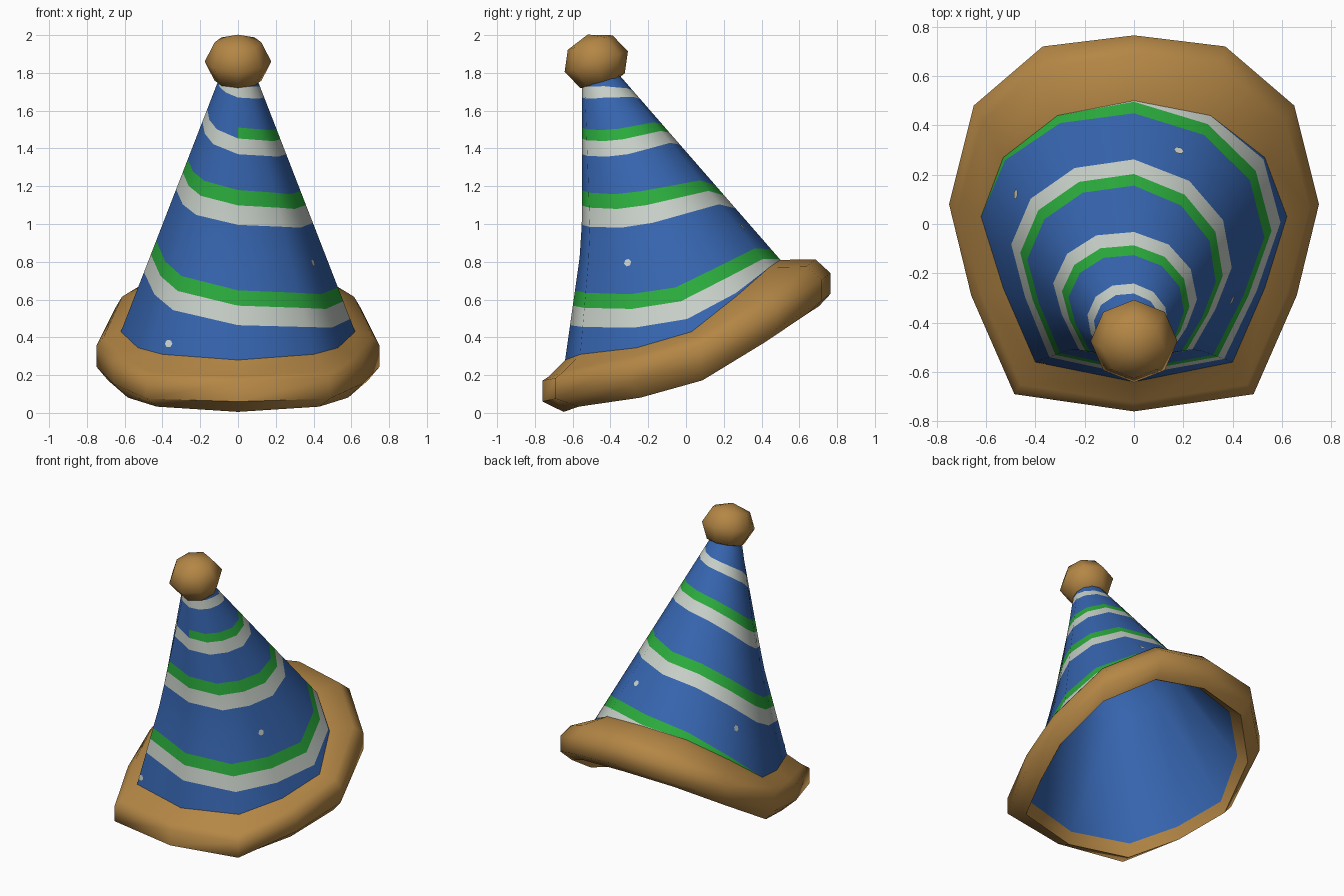
import bpy, bmesh, math
from mathutils import Vector, Matrix

cube = bpy.data.objects.get("Cube")
if cube:
    bpy.data.objects.remove(cube)


def material(name, colour):
    m = bpy.data.materials.new(name)
    m.use_nodes = True
    m.diffuse_color = (*colour, 1)
    m.node_tree.nodes["Principled BSDF"].inputs["Base Color"].default_value = (*colour, 1)
    return m


BLUE = material("felt blue", (.037, .13, .43))
WHITE = material("stripe white", (.58, .63, .58))
GREEN = material("stripe green", (.024, .41, .046))
BROWN = material("trim brown", (.455, .24, .06))
FELT = [BLUE, WHITE, GREEN]


def finish(name, bm, mats, smooth=80):
    mesh = bpy.data.meshes.new(name)
    bm.to_mesh(mesh)
    bm.free()
    ob = bpy.data.objects.new(name, mesh)
    bpy.context.collection.objects.link(ob)
    for m in mats:
        mesh.materials.append(m)
    bpy.ops.object.select_all(action='DESELECT')
    ob.select_set(True)
    bpy.context.view_layer.objects.active = ob
    bpy.ops.object.shade_smooth_by_angle(angle=math.radians(smooth))
    return ob


# Half outline from front to back: cone foot, then outer edge of the brim
HALF = [((0, -.64, .28), (0, -.76, .115)),
        ((.40, -.56, .31), (.485, -.69, .13)),
        ((.53, -.26, .345), (.66, -.29, .21)),
        ((.62, .03, .43), (.75, .08, .30)),
        ((.53, .27, .62), (.65, .48, .50)),
        ((.31, .44, .77), (.37, .72, .65)),
        ((0, .50, .81), (0, .765, .685))]
SPOKES = [(Vector(a), Vector(b)) for a, b in HALF]
flip = Matrix.Scale(-1, 3, (1, 0, 0))
SPOKES += [(flip @ a, flip @ b) for a, b in SPOKES[5:0:-1]]
N = len(SPOKES)
TIP = Vector((0, -.45, 1.77))
KINK = .42


def cone_point(j, t):
    """Point on the cone: spoke j (may be fractional), t from foot 0 to tip 1."""
    a = math.tau * j / N
    i, f = int(j) % N, j % 1
    foot = SPOKES[i][0].lerp(SPOKES[(i + 1) % N][0], f)
    top = TIP + Vector((.1 * math.sin(a), -.1 * math.cos(a), -.015 * math.cos(a)))
    p = foot.lerp(top, t)
    p.y += .05 * max(0, math.cos(a)) * min(t / KINK, (1 - t) / (1 - KINK))
    return p


def inner_point(j, t):
    """Matching point on the lining, drawn in towards the cone's axis."""
    p = cone_point(j, t)
    axis = -.07 + (TIP.y + .07) * t
    return Vector((p.x * .94, axis + (p.y - axis) * .94, p.z))


def loft(bm, rings):
    rows = [[bm.verts.new(p) for p in r] for r in rings]
    for low, high in zip(rows, rows[1:]):
        for j in range(N):
            k = (j + 1) % N
            bm.faces.new((low[j], low[k], high[k], high[j]))
    return rows


# Height of the spiral stripe at each quarter turn, from above the tip down
SPIRAL = [1.2, 1.15, 1.1, 1.03, .985, .97, .92, .88, .795, .76, .69, .63,
          .555, .50, .35, .305, .195, .12, .005, -.06, -.2]


def spiral(step):
    q = step / 3
    i = min(int(q), len(SPIRAL) - 2)
    return SPIRAL[i] + (SPIRAL[i + 1] - SPIRAL[i]) * (q - i)


def levels(j):
    """Cone heights on spoke j with the material of the band below each one."""
    out = [(1, 0)]
    for turn in range(5):
        b = spiral(turn * N + j)
        above = b + .055 * min(1, 1.75 - 1.3 * b)
        below = b - .07 * min(1, 1.6 - b)
        out += [((out[-1][0] + above) / 2, 0), (above, 2 if turn > 1 else 0), (b, 1), (below, 0)]
    out.append((0, 0))
    return [(min(1, max(0, t)), m) for t, m in out]


# Striped cone: the mesh edges follow the spiral
bm = bmesh.new()
for j in range(N):
    left, right = levels(j), levels(j + 1)
    for n in range(len(left) - 1):
        quad = [(j, left[n + 1][0]), (j + 1, right[n + 1][0]),
                (j + 1, right[n][0]), (j, left[n][0])]
        points = []
        for key in quad:
            if key not in points:
                points.append(key)
        if len(points) > 2:
            face = bm.faces.new([bm.verts.new(cone_point(*k)) for k in points])
            face.material_index = left[n][1]
bmesh.ops.remove_doubles(bm, verts=bm.verts, dist=.0005)
finish("striped_cone", bm, FELT)

# Rolled brim around the foot of the cone, which carries on through it
lip, rings = [], [[] for _ in range(6)]
up = Vector((0, 0, 1))
for j, (foot, edge) in enumerate(SPOKES):
    back = (edge.y + .76) / 1.52
    inner = inner_point(j, -.19 / (TIP.z - foot.z))
    lip.append(inner)
    section = [inner, inner.lerp(edge, .15 + .4 * back) - .09 * up, edge - .055 * up,
               edge + .055 * up, foot.lerp(edge, .7) + (.03 + .06 * back) * up, foot]
    for ring, p in zip(rings, section):
        ring.append(p)
bm = bmesh.new()
loft(bm, rings)
finish("brim", bm, [BROWN], 60)

# Inner lining, facing inwards
bm = bmesh.new()
rows = loft(bm, [[inner_point(j, t) for j in range(N)] for t in (.96, KINK)] + [lip])
bm.faces.new(rows[0][::-1])
finish("lining", bm, [BLUE])

# Bobble on the tip
bm = bmesh.new()
place = Matrix.Translation((0, -.475, 1.86)) @ Matrix.Rotation(math.radians(18), 4, 'X')
bmesh.ops.create_uvsphere(bm, u_segments=8, v_segments=4, radius=.176,
                          matrix=place @ Matrix.Diagonal((1, 1, .85, 1)))
finish("bobble", bm, [BROWN], 60)

# Small pale flecks
for n, (j, t) in enumerate([(11.05, .04), (2.05, .315), (5.3, .2), (8.2, .16)]):
    p = cone_point(j, t)
    side = cone_point(j + .05, t) - p
    rise = cone_point(j, t + .02) - p
    normal = side.cross(rise).normalized()
    side.normalize()
    rise = normal.cross(side)
    bm = bmesh.new()
    ring = [math.tau * k / 6 for k in range(6)]
    bm.faces.new([bm.verts.new(p + .005 * normal + .021 * (math.cos(a) * side + math.sin(a) * rise))
                  for a in ring])
    finish(f"fleck_{n + 1}", bm, [WHITE])
